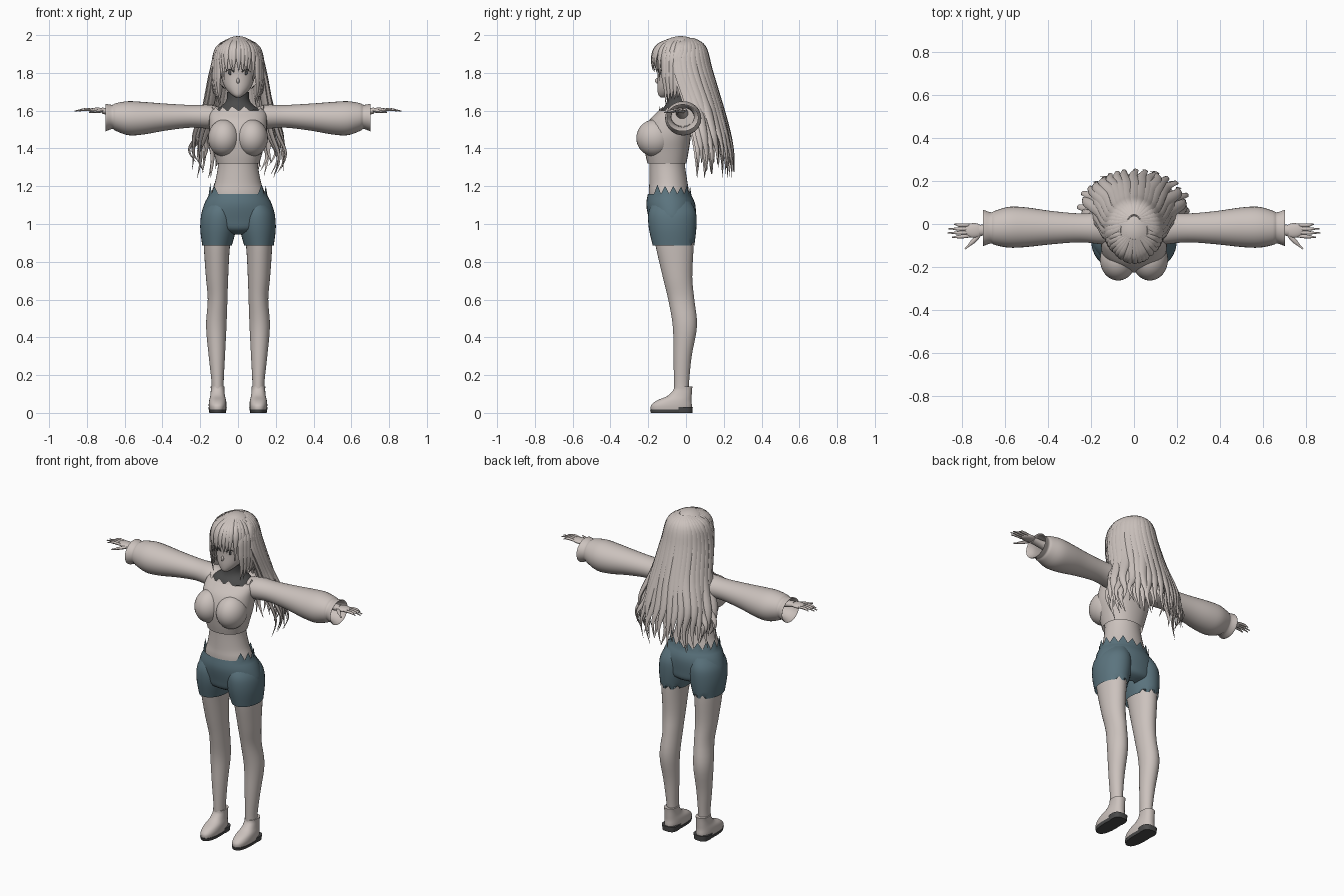
import bpy, bmesh, math, random
from mathutils import Vector, Matrix

random.seed(4)
cube = bpy.data.objects.get("Cube")
if cube:
    bpy.data.objects.remove(cube)


def make_material(name, colour):
    material = bpy.data.materials.new(name)
    material.use_nodes = True
    material.diffuse_color = (*colour, 1)
    shader = next(n for n in material.node_tree.nodes if n.type == 'BSDF_PRINCIPLED')
    shader.inputs["Base Color"].default_value = (*colour, 1)
    shader.inputs["Roughness"].default_value = 0.8
    return material


pale = make_material("warm pale grey", (.60, .54, .51))
slate = make_material("slate blue", (.105, .175, .21))
charcoal = make_material("charcoal", (.07, .07, .07))


def finish(name, bm, material, mirror=False, angle=50):
    """Turn a bmesh into a smooth shaded object, optionally mirrored across x."""
    bmesh.ops.recalc_face_normals(bm, faces=bm.faces)
    mesh = bpy.data.meshes.new(name)
    bm.to_mesh(mesh)
    bm.free()
    mesh.materials.append(material)
    for polygon in mesh.polygons:
        polygon.use_smooth = True
    mesh.set_sharp_from_angle(angle=math.radians(angle))
    obj = bpy.data.objects.new(name, mesh)
    bpy.context.collection.objects.link(obj)
    if mirror:
        modifier = obj.modifiers.new("mirror", 'MIRROR')
        modifier.use_mirror_merge = False
    return obj


def spline(points, steps=4):
    """Catmull-Rom interpolation of tuples of any length."""
    result = []
    for i in range(len(points) - 1):
        a, b = points[max(i - 1, 0)], points[i]
        c, d = points[i + 1], points[min(i + 2, len(points) - 1)]
        for s in range(steps):
            t = s / steps
            result.append(tuple(
                q + t / 2 * (r - p + t * (2*p - 5*q + 4*r - w + t * (3*(q - r) + w - p)))
                for p, q, r, w in zip(a, b, c, d)))
    return result + [tuple(points[-1])]


def skin_rings(bm, rings, caps=True):
    rows = [[bm.verts.new(p) for p in ring] for ring in rings]
    count = len(rows[0])
    for low, high in zip(rows, rows[1:]):
        for k in range(count):
            n = (k + 1) % count
            bm.faces.new((low[k], low[n], high[n], high[k]))
    if caps:
        bm.faces.new(rows[0])
        bm.faces.new(rows[-1])


def loft(name, sections, material, axis='z', caps=True, mirror=False,
         power=1.0, jag=None, sides=32):
    """Sections are (position, centre a, centre b, radius a, radius b) along an axis."""
    rings = []
    for t, ca, cb, ra, rb in spline(sections):
        ring = []
        for k in range(sides):
            angle = math.tau * k / sides
            c, s = math.cos(angle), math.sin(angle)
            a = ca + ra * math.copysign(abs(c) ** power, c)
            b = cb + rb * math.copysign(abs(s) ** power, s)
            ring.append(Vector((a, b, t) if axis == 'z' else (t, a, b)))
        rings.append(ring)
    if jag:
        for k, point in enumerate(rings[-1]):
            point.z += jag(k, point)
    bm = bmesh.new()
    skin_rings(bm, rings, caps)
    return finish(name, bm, material, mirror)


def ball(name, centre, radii, material, mirror=False, keep=None):
    bm = bmesh.new()
    matrix = Matrix.Translation(centre) @ Matrix.Diagonal((*radii, 1))
    bmesh.ops.create_uvsphere(bm, u_segments=32, v_segments=20, radius=1, matrix=matrix)
    if keep:
        unwanted = [f for f in bm.faces if not keep(f.calc_center_median())]
        bmesh.ops.delete(bm, geom=unwanted, context='FACES')
    return finish(name, bm, material, mirror)


def add_strand(bm, path, width, thick, pivot, tip=0.05, sides=8):
    """A flattened tapering lock whose broad side faces away from the pivot."""
    points = [Vector(p) for p in spline(path, 5)]
    rings = []
    for i, p in enumerate(points):
        tangent = (points[min(i + 1, len(points) - 1)] - points[max(i - 1, 0)]).normalized()
        across = tangent.cross(p - Vector(pivot)).normalized()
        outward = across.cross(tangent)
        u = i / (len(points) - 1)
        size = min(1, .5 + 2 * u) * max(tip, min(1, 2.2 * (1 - u)))
        rings.append([p + across * math.cos(math.tau * k / sides) * width * size
                      + outward * math.sin(math.tau * k / sides) * thick * size
                      for k in range(sides)])
    skin_rings(bm, rings)


# Bare legs and midriff
loft("leg", [(.08, .108, -.025, .033, .038), (.16, .108, -.024, .032, .04),
             (.3, .112, -.018, .043, .048), (.46, .115, -.006, .054, .064),
             (.6, .108, -.025, .052, .069), (.72, .111, -.045, .059, .078),
             (.88, .112, -.06, .069, .1), (1, .105, -.07, .08, .11)], pale, mirror=True)
loft("midriff", [(1.05, 0, -.08, .15, .11), (1.16, 0, -.09, .142, .107),
                 (1.22, 0, -.093, .122, .101), (1.32, 0, -.1, .105, .094),
                 (1.4, 0, -.1, .11, .1)], pale)


# Ragged shorts: hips and two short legs
def waist_teeth(k, p):
    if p.y < -.1 and abs(p.x) < .11:
        return 0
    return random.uniform(.035, .06) if k % 2 else 0


loft("shorts_hips", [(.945, 0, -.07, .03, .06), (.97, 0, -.07, .15, .11),
                     (1.02, 0, -.073, .196, .122), (1.1, 0, -.08, .181, .13),
                     (1.16, 0, -.089, .15, .113)], slate, caps=False, jag=waist_teeth)
loft("shorts_leg", [(1.12, .085, -.075, .07, .1), (1.06, .098, -.073, .093, .126),
                    (.98, .104, -.071, .096, .126), (.885, .111, -.066, .078, .11)],
     slate, caps=False, mirror=True,
     jag=lambda k, p: .03 if p.y > 0 and k % 3 == 0 else 0)

# Cropped sweater with a torn neckline
loft("sweater_body", [(1.32, 0, -.101, .113, .103), (1.38, 0, -.102, .13, .115),
                      (1.46, 0, -.1, .151, .125), (1.54, 0, -.085, .153, .115),
                      (1.585, 0, -.06, .152, .1), (1.605, 0, -.04, .14, .1)],
     pale, caps=False, power=.9,
     jag=lambda k, p: (random.uniform(.01, .035) if k % 2 else 0) - (.012 if p.y < -.09 else 0))
ball("sweater_bust", (.074, -.165, 1.455), (.084, .098, .098), pale, mirror=True)
loft("sleeve", [(.09, -.02, 1.565, .075, .05), (.15, -.02, 1.568, .074, .063),
                (.25, -.018, 1.57, .067, .06), (.38, -.017, 1.566, .077, .071),
                (.5, -.015, 1.56, .092, .086), (.58, -.015, 1.56, .095, .09),
                (.645, -.018, 1.566, .08, .074), (.665, -.018, 1.567, .072, .064),
                (.7, -.018, 1.563, .084, .072), (.695, -.018, 1.563, .077, .065),
                (.66, -.018, 1.567, .062, .055), (.6, -.018, 1.567, .06, .05)],
     pale, axis='x', mirror=True)
loft("high_collar", [(1.56, 0, -.05, .138, .09), (1.6, 0, -.045, .122, .085),
                     (1.632, 0, -.04, .078, .068), (1.66, 0, -.042, .06, .058),
                     (1.7, 0, -.045, .058, .056)], charcoal)

# Hands
loft("forearm", [(.58, -.02, 1.585, .035, .032), (.66, -.025, 1.592, .026, .021),
                 (.72, -.03, 1.6, .026, .016)], pale, axis='x', mirror=True, sides=16)
ball("palm", (.745, -.03, 1.602), (.047, .034, .014), pale, mirror=True)
bm = bmesh.new()
for i, reach in enumerate((.845, .866, .862, .835)):
    y = -.056 + i * .017
    add_strand(bm, [(.755, y, 1.603), (.81, y * 1.05, 1.606), (reach, y * 1.2 + .005, 1.598)],
               .0085, .0075, (.8, y, 1), tip=.4)
add_strand(bm, [(.715, -.045, 1.6), (.745, -.078, 1.596), (.785, -.115, 1.59)],
           .011, .009, (.75, -.08, 1), tip=.4)
finish("fingers", bm, pale, mirror=True)

# Shoes
loft("shoe", [(.014, .108, -.078, .044, .108), (.04, .108, -.077, .047, .108),
              (.065, .108, -.063, .045, .092), (.09, .108, -.034, .039, .064),
              (.12, .108, -.018, .036, .05), (.14, .108, -.014, .037, .048)],
     pale, mirror=True, power=.85)
loft("shoe_sole", [(0, .108, -.078, .043, .108), (.018, .108, -.078, .047, .113)],
     charcoal, mirror=True, power=.85)
loft("shoe_heel", [(0, .108, -.012, .044, .046), (.032, .108, -.012, .049, .048)],
     charcoal, mirror=True, power=.7)

# Head and face
loft("head", [(1.67, 0, -.122, .01, .012), (1.685, 0, -.107, .034, .04),
              (1.725, 0, -.075, .07, .077), (1.79, 0, -.045, .092, .105),
              (1.86, 0, -.035, .1, .12), (1.93, 0, -.03, .085, .1),
              (1.97, 0, -.03, .04, .05)], pale)
ball("nose", (0, -.149, 1.758), (.008, .015, .015), pale)
ball("mouth", (0, -.146, 1.718), (.016, .004, .0022), charcoal)
ball("iris", (.043, -.139, 1.8), (.0105, .004, .012), charcoal, mirror=True)
bm = bmesh.new()
add_strand(bm, [(.02, -.149, 1.804), (.043, -.143, 1.818), (.068, -.121, 1.805)],
           .0035, .003, (0, 0, 1.8), tip=.3)
finish("eyelash", bm, charcoal, mirror=True)

# Hair: cap, long back locks, fringe and side locks
ball("hair_cap", (0, -.028, 1.842), (.128, .148, .153), pale,
     keep=lambda c: c.z > 1.9 or (c.y > -.06 and c.z > 1.72))
pivot = (0, -.03, 1.7)
bm = bmesh.new()
for count, scale, width in ((21, 1, .029), (15, .86, .034)):
    for i in range(count):
        a = math.radians(-98 + 196 * i / (count - 1) + random.uniform(-3, 3))
        s, c = math.sin(a) * scale, math.cos(a) * scale
        wave, drop = random.uniform(-.015, .015), random.uniform(-.04, .06)
        add_strand(bm, [(.03 * s, .01 + .03 * c, 1.978), (.105 * s, -.025 + .12 * c, 1.935),
                        (.133 * s, -.022 + .148 * c, 1.82), (.168 * s, .035 + .145 * c, 1.64),
                        (.222 * s + wave, .07 + .158 * c, 1.48),
                        (.246 * s - wave, .083 + .168 * c, 1.37 + drop / 2),
                        (.235 * s + wave, .085 + .17 * c, 1.28 + drop)],
                   width, .014, (0, -.03, 1.5))
finish("back_hair", bm, pale)

bm = bmesh.new()
for i in range(17):
    a = math.radians(-80 + 10 * i + random.uniform(-3, 3))
    s, c = math.sin(a), math.cos(a)
    tip = 1.8 - .1 * abs(s) ** 3 + random.uniform(-.015, .02)
    add_strand(bm, [(.035 * s, -.03 - .04 * c, 1.985), (.1 * s, -.03 - .125 * c, 1.94),
                    (.121 * s, -.034 - .146 * c, 1.87), (.112 * s, -.04 - .134 * c, tip)],
               .017, .008, pivot)
finish("fringe", bm, pale)

bm = bmesh.new()
for i in range(7):
    a = math.radians(52 + 9 * i)
    s, c = math.sin(a), math.cos(a)
    add_strand(bm, [(.06 * s, -.03 - .05 * c, 1.975), (.122 * s, -.03 - .13 * c, 1.9),
                    (.132 * s, -.032 - .135 * c, 1.8), (.13 * s, -.035 - .12 * c, 1.71),
                    (.115 * s, -.04 - .11 * c, 1.64 + random.uniform(-.01, .04))],
               .019, .009, pivot)
finish("side_locks", bm, pale, mirror=True)
